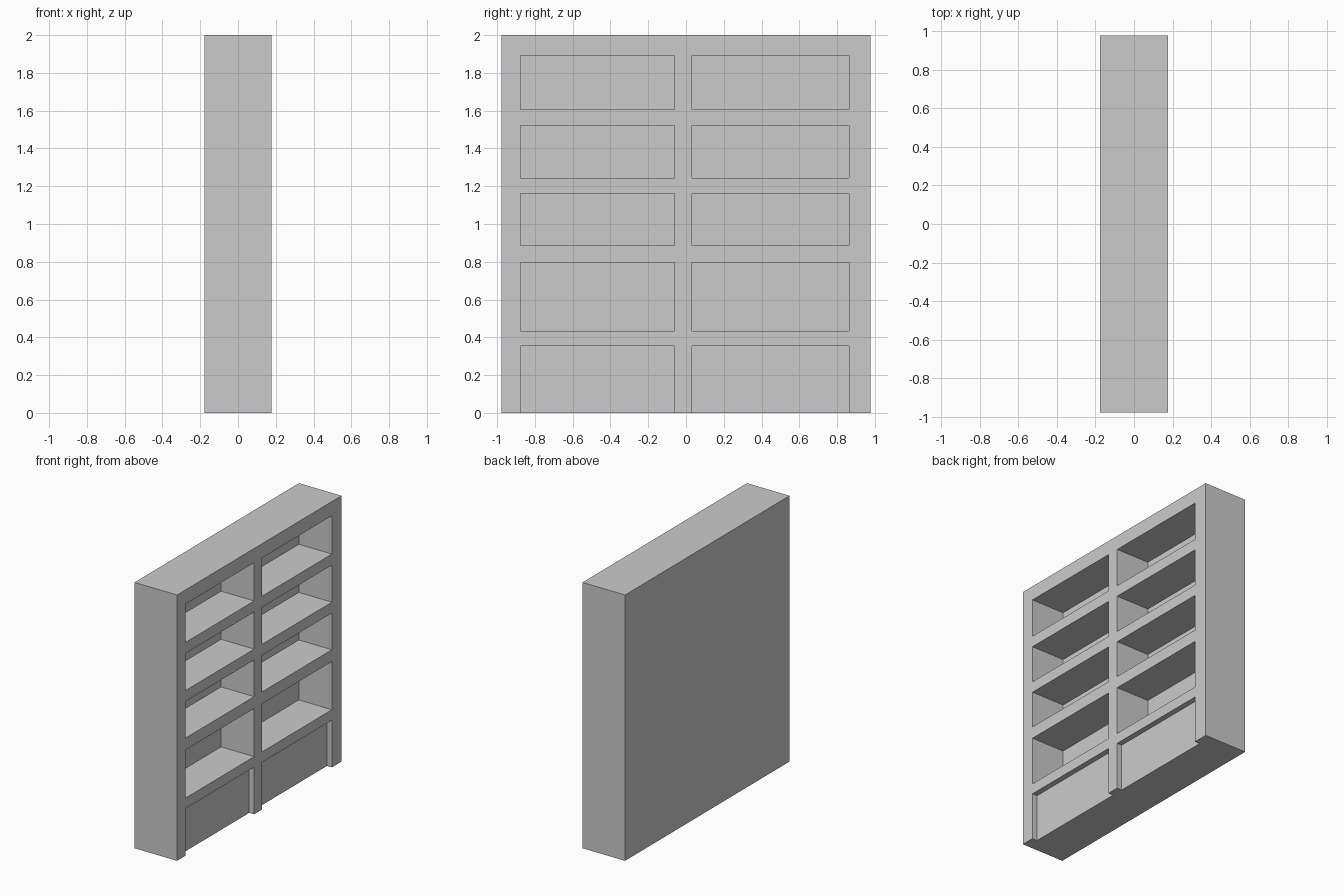
import bpy
import bmesh
from mathutils import Vector

if "Cube" in bpy.data.objects:
    bpy.data.objects.remove(bpy.data.objects["Cube"])

HALF_X, HALF_Y, HEIGHT = 0.177, 0.977, 2.0


def add_box(bm, lo, hi):
    lo, hi = Vector(lo), Vector(hi)
    verts = bmesh.ops.create_cube(bm, size=1)["verts"]
    bmesh.ops.scale(bm, vec=hi - lo, verts=verts)
    bmesh.ops.translate(bm, vec=(lo + hi) / 2, verts=verts)


def make_object(name, bm):
    mesh = bpy.data.meshes.new(name)
    bm.to_mesh(mesh)
    bm.free()
    obj = bpy.data.objects.new(name, mesh)
    bpy.context.collection.objects.link(obj)
    return obj


# Solid bookcase body, open side facing +x
bm = bmesh.new()
add_box(bm, (-HALF_X, -HALF_Y, 0), (HALF_X, HALF_Y, HEIGHT))
bookcase = make_object("bookcase", bm)

# Two columns of compartments: four deep shelves over a shallow base panel
columns = [(-0.875, -0.061), (0.031, 0.863)]
SHELF_DEPTH, PANEL_DEPTH = 0.275, 0.041
rows = [
    (-0.1, 0.355, PANEL_DEPTH),  # runs through the floor
    (0.434, 0.796, SHELF_DEPTH),
    (0.885, 1.161, SHELF_DEPTH),
    (1.243, 1.522, SHELF_DEPTH),
    (1.605, 1.893, SHELF_DEPTH),
]
bm = bmesh.new()
for y0, y1 in columns:
    for z0, z1, depth in rows:
        add_box(bm, (HALF_X - depth, y0, z0), (HALF_X + 0.1, y1, z1))
cutter = make_object("compartment_cutter", bm)
cutter.hide_render = True

# Carve the compartments, then drop the cutter
mod = bookcase.modifiers.new("compartments", 'BOOLEAN')
mod.operation = 'DIFFERENCE'
mod.solver = 'EXACT'
mod.object = cutter
bpy.context.view_layer.objects.active = bookcase
bookcase.select_set(True)
bpy.ops.object.modifier_apply(modifier=mod.name)
bpy.data.objects.remove(cutter)
